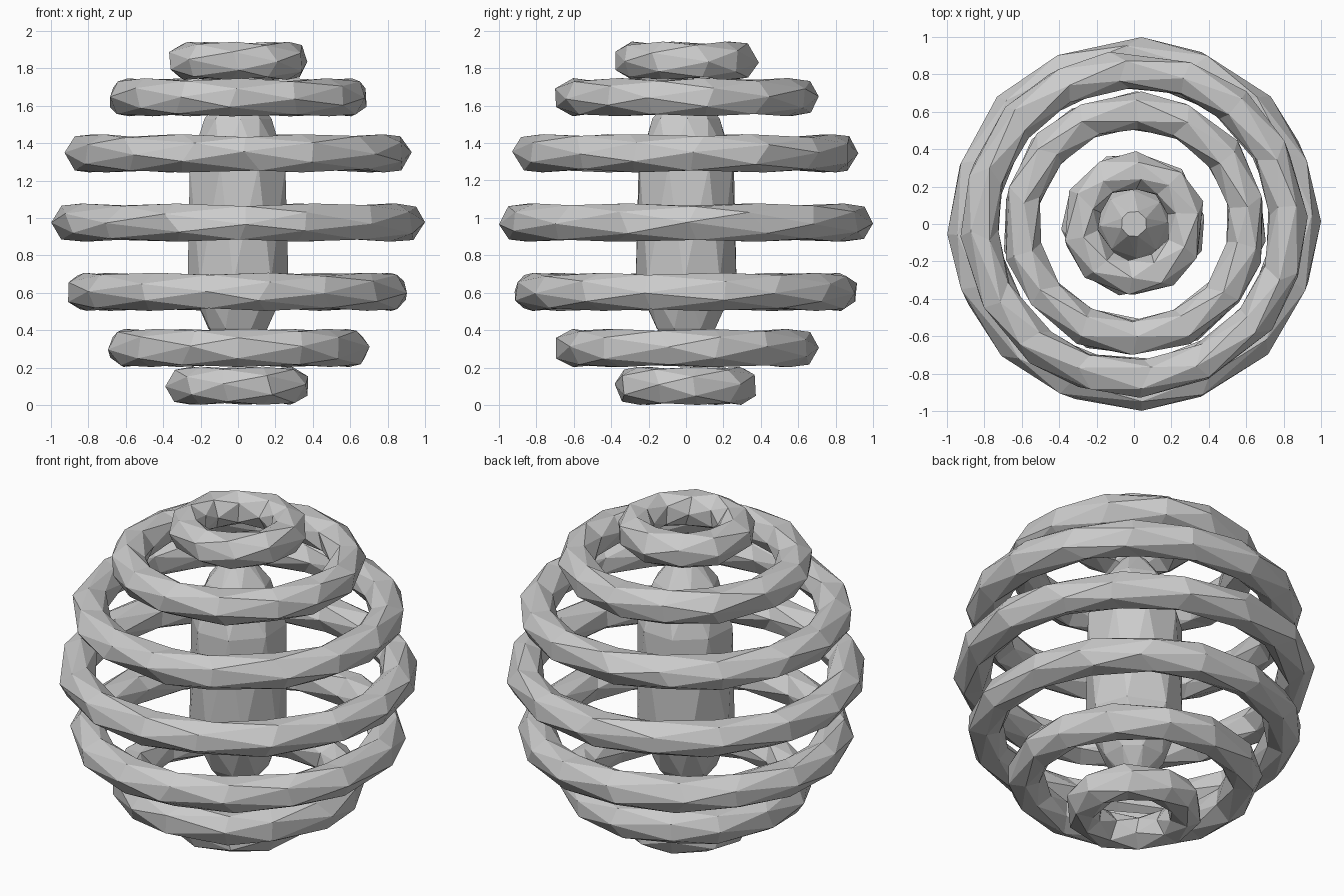
import bpy, bmesh, math, random

if "Cube" in bpy.data.objects:
    bpy.data.objects.remove(bpy.data.objects["Cube"], do_unlink=True)

random.seed(7)

# One plain grey material
grey = bpy.data.materials.new("light grey")
grey.use_nodes = True
COLOUR = (0.6, 0.6, 0.6, 1.0)
grey.diffuse_color = COLOUR
grey.node_tree.nodes["Principled BSDF"].inputs["Base Color"].default_value = COLOUR


def make_object(name, bm):
    bmesh.ops.recalc_face_normals(bm, faces=bm.faces)
    mesh = bpy.data.meshes.new(name)
    bm.to_mesh(mesh)
    bm.free()
    mesh.materials.append(grey)
    obj = bpy.data.objects.new(name, mesh)
    bpy.context.collection.objects.link(obj)
    return obj


def bridge(bm, a, b, shifted):
    """Join two loops with triangles; shifted: loop b is half a step ahead of a."""
    if not shifted:
        a, b = b, a
    n = len(a)
    for j in range(n):
        k = (j + 1) % n
        bm.faces.new((a[j], a[k], b[j]))
        bm.faces.new((b[j], a[k], b[k]))


def faceted_ring(name, z, outer, segments, tube=0.102, sides=6):
    """Chunky ring whose six-sided section turns half a step at every segment."""
    bm = bmesh.new()
    phase = random.uniform(0, math.tau)
    major = outer - tube
    loops = []
    for i in range(segments):
        turn = 0.5 * (i % 2)
        loop = []
        for j in range(sides):
            u = phase + (i + random.uniform(-0.16, 0.16)) * math.tau / segments
            v = (j + turn + random.uniform(-0.1, 0.1)) * math.tau / sides
            r = major + tube * math.cos(v)
            loop.append(bm.verts.new((r * math.cos(u), r * math.sin(u),
                                      z + tube * math.sin(v))))
        loops.append(loop)
    for i in range(segments):
        bridge(bm, loops[i], loops[(i + 1) % segments], i % 2 == 0)
    return make_object(name, bm)


def faceted_core(name, profile, sides=8):
    """Slim spindle through the middle, with alternating facets."""
    bm = bmesh.new()
    loops = []
    for i, (z, r) in enumerate(profile):
        loop = []
        for j in range(sides):
            a = (j + 0.5 * (i % 2) + random.uniform(-0.12, 0.12)) * math.tau / sides
            loop.append(bm.verts.new((r * math.cos(a), r * math.sin(a), z)))
        loops.append(loop)
    for i in range(len(loops) - 1):
        bridge(bm, loops[i], loops[i + 1], i % 2 == 0)
    bm.faces.new(loops[0])
    bm.faces.new(loops[-1])
    return make_object(name, bm)


# Seven stacked rings that outline a ball: name, height, outer radius, segments
RINGS = [
    ("bottom_ring", 0.103, 0.39, 10),
    ("lower_ring", 0.305, 0.71, 14),
    ("lower_middle_ring", 0.605, 0.93, 16),
    ("middle_ring", 0.975, 1.00, 16),
    ("upper_middle_ring", 1.345, 0.93, 16),
    ("upper_ring", 1.645, 0.71, 14),
    ("top_ring", 1.84, 0.39, 10),
]
for ring in RINGS:
    faceted_ring(*ring)

# Central core, thick in the middle and tapering at both ends
faceted_core("core", [(0.28, 0.06), (0.41, 0.17), (0.66, 0.27),
                      (1.28, 0.27), (1.53, 0.18), (1.67, 0.07)])
